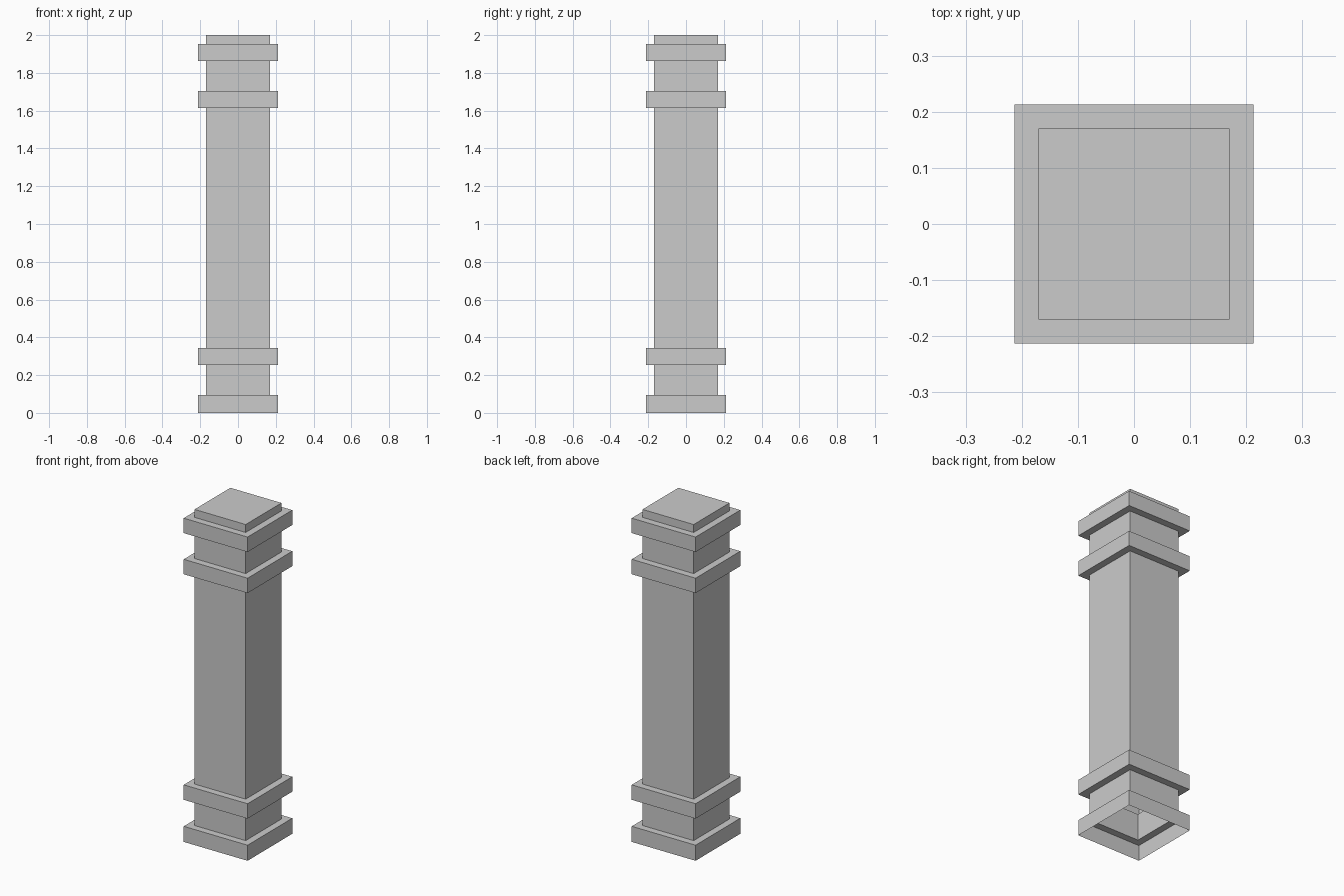
import bpy, bmesh

if "Cube" in bpy.data.objects:
    bpy.data.objects.remove(bpy.data.objects["Cube"])

SHAFT, BAND = 0.1705, 0.213  # half widths of shaft and raised bands

# Silhouette from bottom to top: (half width, height)
profile = []
for z0, z1 in [(0.0, 0.094), (0.254, 0.344), (1.614, 1.704), (1.862, 1.952)]:
    if z0 > 0:
        profile.append((SHAFT, z0))
    profile += [(BAND, z0), (BAND, z1), (SHAFT, z1)]
profile.append((SHAFT, 2.0))

# Square pillar: one continuous skin, open underneath, closed on top
bm = bmesh.new()
rings = [[bm.verts.new((sx * h, sy * h, z))
          for sx, sy in ((-1, -1), (1, -1), (1, 1), (-1, 1))]
         for h, z in profile]
for low, high in zip(rings, rings[1:]):
    for i in range(4):
        j = (i + 1) % 4
        bm.faces.new((low[i], low[j], high[j], high[i]))
bm.faces.new(rings[-1])

mesh = bpy.data.meshes.new("pillar")
bm.to_mesh(mesh)
bm.free()
pillar = bpy.data.objects.new("pillar", mesh)
bpy.context.collection.objects.link(pillar)
